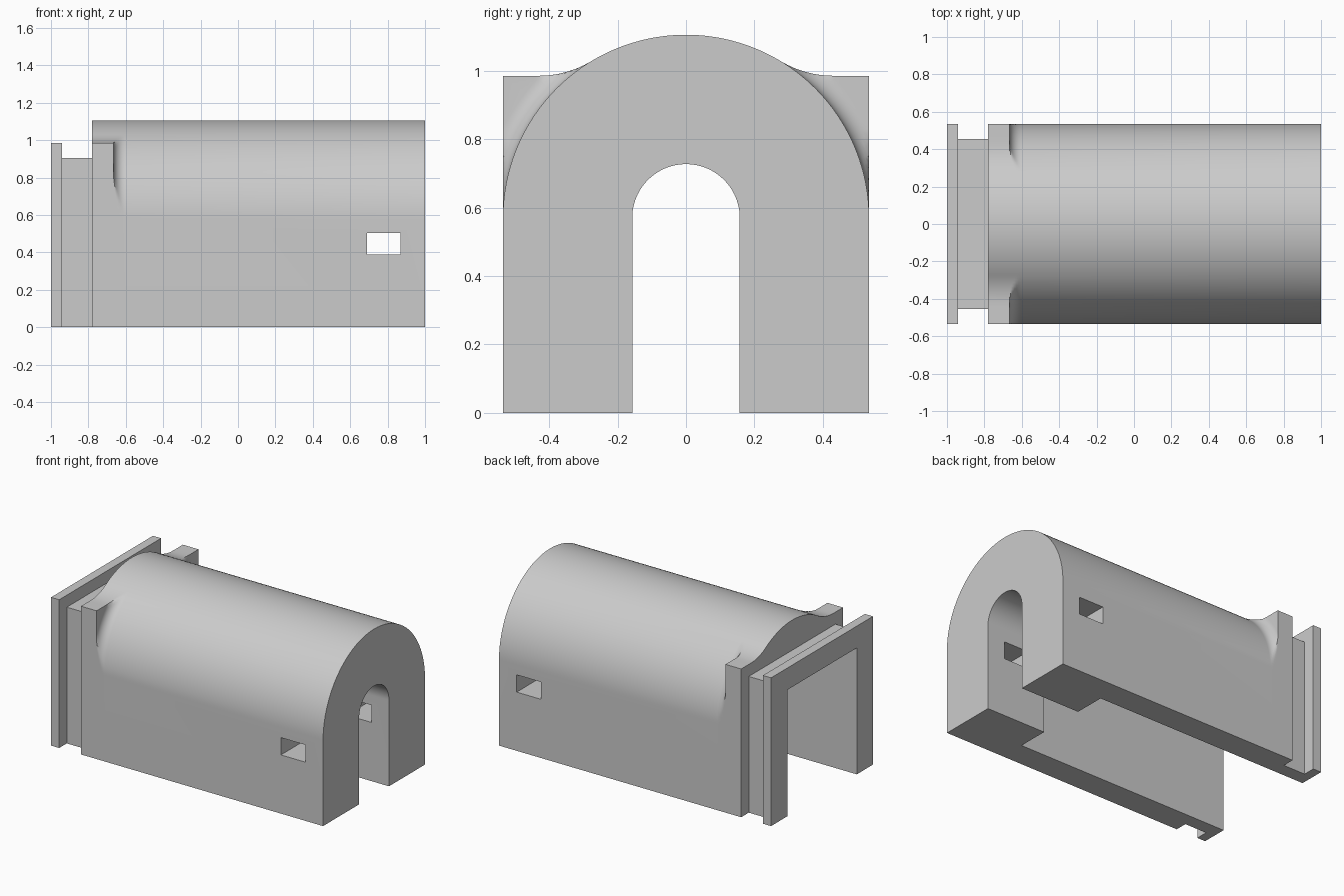
import bpy, bmesh
from math import sin, cos, pi, atan2, sqrt, radians

if "Cube" in bpy.data.objects:
    bpy.data.objects.remove(bpy.data.objects["Cube"])

grey = bpy.data.materials.new("plain grey")
grey.use_nodes = True
grey.diffuse_color = (0.6, 0.6, 0.6, 1)
grey.node_tree.nodes["Principled BSDF"].inputs["Base Color"].default_value = (0.6, 0.6, 0.6, 1)

SPRING, RADIUS = 0.57, 0.535        # arch spring height and outer radius
EAR_TOP, EAR_CURVE = 0.985, 0.3     # shoulder height and its sweep into the arch
FILLET = 0.06
EAR_FRONT = -0.665


def make(name, verts, faces):
    mesh = bpy.data.meshes.new(name)
    mesh.from_pydata(verts, [], faces)
    bm = bmesh.new()
    bm.from_mesh(mesh)
    bmesh.ops.remove_doubles(bm, verts=bm.verts, dist=1e-5)
    bmesh.ops.recalc_face_normals(bm, faces=bm.faces)
    bm.to_mesh(mesh)
    bm.free()
    ob = bpy.data.objects.new(name, mesh)
    mesh.materials.append(grey)
    bpy.context.collection.objects.link(ob)
    return ob


def loft(name, sections):
    """Closed solid through (x, outline) sections with equal point counts."""
    n = len(sections[0][1])
    verts = [(x, y, z) for x, outline in sections for y, z in outline]
    faces = [tuple(range(n)), tuple(range(len(verts) - n, len(verts)))]
    for s in range(len(sections) - 1):
        for i in range(n):
            a, b = s * n + i, s * n + (i + 1) % n
            faces.append((a, b, b + n, a + n))
    return make(name, verts, faces)


def box(name, x0, x1, half, z0, z1):
    outline = [(-half, z0), (half, z0), (half, z1), (-half, z1)]
    return loft(name, [(x0, outline), (x1, outline)])


# Outlines are polar radii around the arch centre, by angle above horizontal
def block_radius(a, half, top):
    return min(half / max(cos(a), 1e-6), (top - SPRING) / max(sin(a), 1e-6))


rise = EAR_TOP - SPRING
sweep_y = sqrt((RADIUS + EAR_CURVE) ** 2 - (rise + EAR_CURVE) ** 2)


def ear_radius(a):
    if a >= atan2(rise + EAR_CURVE, sweep_y):
        return RADIUS
    if a <= atan2(rise, sweep_y):
        return block_radius(a, RADIUS, EAR_TOP)
    along = cos(a) * sweep_y + sin(a) * (rise + EAR_CURVE)
    reach = sweep_y ** 2 + (rise + EAR_CURVE) ** 2 - EAR_CURVE ** 2
    return along - sqrt(max(along ** 2 - reach, 0))


NECK, FLANGE = (0.455, 0.905), (RADIUS, EAR_TOP)
angles = {i * pi / 96 for i in range(49)}
angles |= {atan2(top - SPRING, half) for half, top in (NECK, FLANGE)}
angles = sorted(angles)


def outline(radius):
    side = [(radius(a) * cos(a), SPRING + radius(a) * sin(a)) for a in angles]
    side = [(side[0][0], 0)] + side
    return side + [(-y, z) for y, z in reversed(side[:-1])]


flange = outline(lambda a: block_radius(a, *FLANGE))
neck = outline(lambda a: block_radius(a, *NECK))
ear = outline(ear_radius)
sections = [(-1, flange), (-0.94, flange), (-0.94, neck), (-0.78, neck),
            (-0.78, ear), (EAR_FRONT, ear)]
# Rolled fillet between the ears and the barrel
for i in range(9):
    t = i / 8 * pi / 2
    rho = RADIUS + FILLET * (1 - sin(t))
    sections.append((EAR_FRONT + FILLET * (1 - cos(t)),
                     outline(lambda a: min(rho, ear_radius(a)))))
sections.append((1, outline(lambda a: RADIUS)))
shell = loft("tunnel_shell", sections)

# Square chamber, narrow arched doorway and the side windows
door = [(0.157 * cos(i * pi / 48), SPRING + 0.157 * sin(i * pi / 48)) for i in range(49)]
door = [(0.157, -0.1)] + door + [(-0.157, -0.1)]
cutters = [box("chamber_cutter", -1.1, 0.565, 0.365, -0.1, 0.84),
           loft("doorway_cutter", [(0.5, door), (1.1, door)]),
           box("window_cutter", 0.69, 0.87, 0.7, 0.39, 0.505)]

bpy.ops.object.select_all(action="DESELECT")
bpy.context.view_layer.objects.active = shell
shell.select_set(True)
for cutter in cutters:
    cutter.hide_render = True
    mod = shell.modifiers.new(cutter.name, "BOOLEAN")
    mod.operation, mod.solver, mod.object = "DIFFERENCE", "EXACT", cutter
    bpy.ops.object.modifier_apply(modifier=mod.name)
    bpy.data.objects.remove(cutter)
bpy.ops.object.shade_smooth_by_angle(angle=radians(30))
